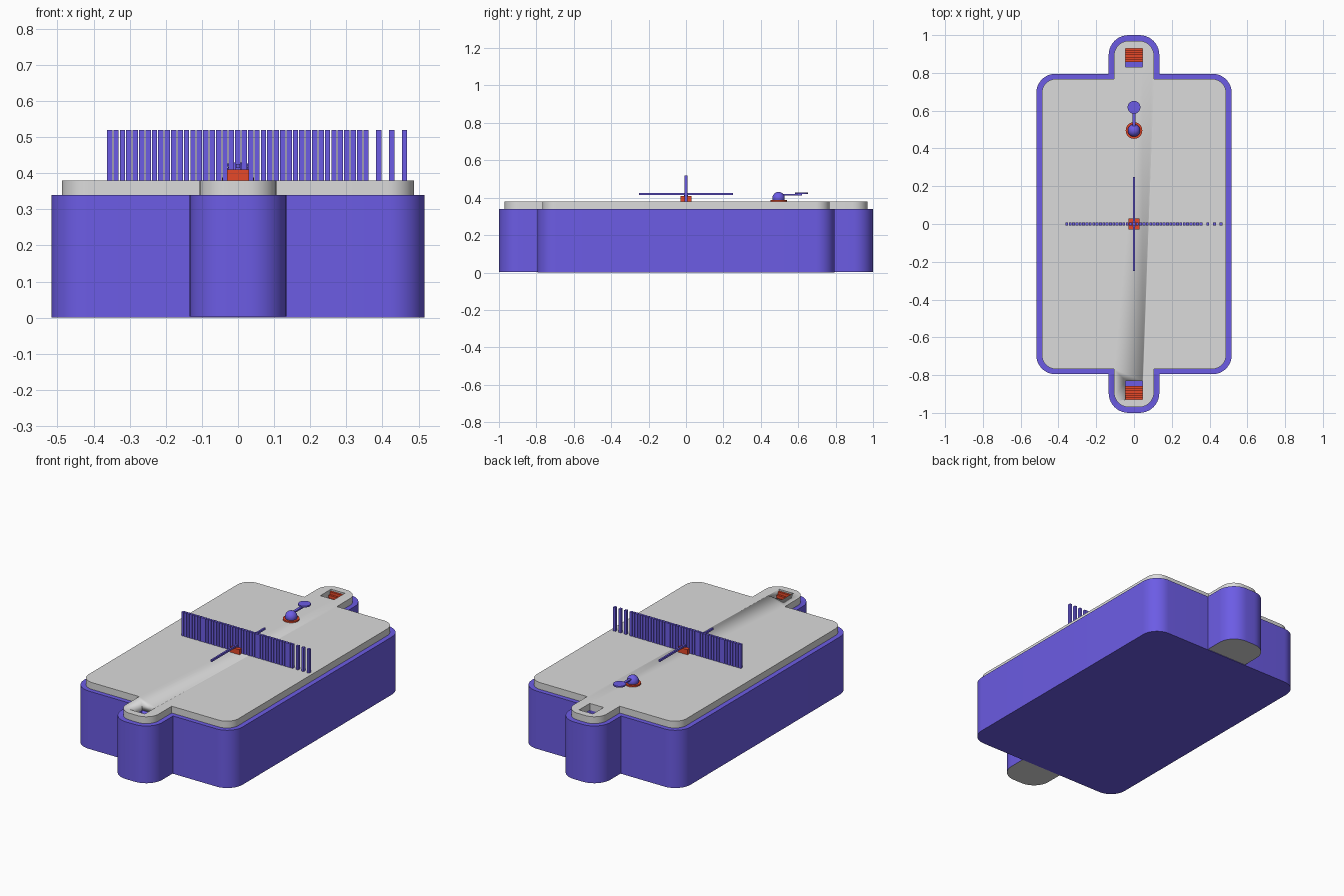
import bpy, bmesh, math
from mathutils import Vector

if "Cube" in bpy.data.objects:
    bpy.data.objects.remove(bpy.data.objects["Cube"])


def material(name, rgb):
    m = bpy.data.materials.new(name)
    m.diffuse_color = (*rgb, 1)
    m.use_nodes = True
    m.node_tree.nodes["Principled BSDF"].inputs["Base Color"].default_value = m.diffuse_color
    return m


PURPLE = material("purple", (0.150, 0.107, 0.78))
GREY = material("light grey", (0.71, 0.71, 0.71))
RED = material("red orange", (0.79, 0.065, 0.022))


def finish(name, bm, *mats):
    bmesh.ops.recalc_face_normals(bm, faces=bm.faces[:])
    me = bpy.data.meshes.new(name)
    bm.to_mesh(me)
    bm.free()
    ob = bpy.data.objects.new(name, me)
    bpy.context.collection.objects.link(ob)
    for m in mats:
        me.materials.append(m)
    bpy.ops.object.select_all(action='DESELECT')
    ob.select_set(True)
    bpy.context.view_layer.objects.active = ob
    bpy.ops.object.shade_smooth_by_angle(angle=math.radians(30))
    return ob


def fillet(corners, steps=10):
    """Round each corner (x, y, radius) of a right-angled outline."""
    pts = []
    for i, (x, y, r) in enumerate(corners):
        p = Vector((x, y))
        if r == 0:
            pts.append(p)
            continue
        a = (Vector(corners[i - 1][:2]) - p).normalized()
        b = (Vector(corners[(i + 1) % len(corners)][:2]) - p).normalized()
        c = p + (a + b) * r
        for k in range(steps + 1):
            t = k / steps * math.pi / 2
            pts.append(c - b * r * math.cos(t) - a * r * math.sin(t))
    return pts


def prism(name, corners, z0, z1, *mats):
    bm = bmesh.new()
    f = bm.faces.new([bm.verts.new((p.x, p.y, z0)) for p in fillet(corners)])
    ext = bmesh.ops.extrude_face_region(bm, geom=[f], use_keep_orig=True)
    vs = [g for g in ext["geom"] if isinstance(g, bmesh.types.BMVert)]
    bmesh.ops.translate(bm, verts=vs, vec=(0, 0, z1 - z0))
    return finish(name, bm, *mats)


def add_box(bm, x0, x1, y0, y1, z0, z1):
    vs = bmesh.ops.create_cube(bm, size=1)["verts"]
    for v in vs:
        v.co = ((x0 + x1) / 2 + v.co.x * (x1 - x0),
                (y0 + y1) / 2 + v.co.y * (y1 - y0),
                (z0 + z1) / 2 + v.co.z * (z1 - z0))


def box(name, mat, *dims):
    bm = bmesh.new()
    add_box(bm, *dims)
    return finish(name, bm, mat)


def disc(name, mat, y, r, z0, z1):
    bm = bmesh.new()
    bmesh.ops.create_cone(bm, cap_ends=True, segments=32, radius1=r, radius2=r, depth=z1 - z0)
    bmesh.ops.translate(bm, verts=bm.verts[:], vec=(0, y, (z0 + z1) / 2))
    return finish(name, bm, mat)


def cut(ob, cutter):
    mod = ob.modifiers.new("slot", 'BOOLEAN')
    mod.operation = 'DIFFERENCE'
    mod.solver = 'EXACT'
    mod.object = cutter
    bpy.context.view_layer.objects.active = ob
    bpy.ops.object.modifier_apply(modifier=mod.name)


# main case
X, Y, R = 0.517, 0.795, 0.10
case = prism("case", [(-X, -Y, R), (X, -Y, R), (X, Y, R), (-X, Y, R)], 0, 0.34, PURPLE)

# lid with a tab at each end
X, Y, R, T, E, RT = 0.488, 0.768, 0.075, 0.106, 0.97, 0.08
quarter = [(X, 0, 0), (X, Y, R), (T, Y, 0), (T, E, RT)]
half = quarter[1:] + [(-x, y, r) for x, y, r in reversed(quarter[1:])]
lid = prism("lid", half + [(-x, -y, r) for x, y, r in half], 0.34, 0.38, GREY)

# end tabs, grey underneath, with a slot holding a small red stair
for s, side in ((1, "back"), (-1, "front")):
    tab = prism(side + "_tab", [(-0.134, s * 0.78, 0), (0.134, s * 0.78, 0),
                                (0.134, s * 1.0, 0.105), (-0.134, s * 1.0, 0.105)],
                0.003, 0.34, PURPLE, GREY)
    for p in tab.data.polygons:
        if p.normal.z < -0.9:
            p.material_index = 1
    ys = sorted((s * 0.83, s * 0.93))
    cutter = box("slot_cutter", PURPLE, -0.045, 0.045, *ys, 0.26, 0.42)
    cut(tab, cutter)
    cut(lid, cutter)
    bpy.data.objects.remove(cutter)
    bm = bmesh.new()
    for k in range(6):
        ys = sorted((s * (0.93 - 0.012 * k), s * (0.918 - 0.012 * k)))
        add_box(bm, -0.045, 0.045, *ys, 0.26, 0.37 - 0.016 * k)
    finish(side + "_slot_stair", bm, RED)

# upright comb: dense teeth, then three spaced ones
bm = bmesh.new()
pitch = 0.01775
for k in list(range(41)) + [42, 44, 46]:
    x = -0.3555 + pitch * k
    add_box(bm, x - 0.0074, x + 0.0074, -0.008, 0.008, 0.38, 0.52)
finish("comb_teeth", bm, PURPLE)

# centre pivot block and cross bar
box("pivot_block", RED, -0.03, 0.03, -0.03, 0.03, 0.38, 0.41)
box("pivot_post", PURPLE, -0.008, 0.008, -0.012, 0.012, 0.41, 0.425)
box("cross_bar", PURPLE, -0.005, 0.005, -0.25, 0.25, 0.415, 0.426)

# lever: red washer, ball, arm and paddle
disc("lever_washer", RED, 0.495, 0.044, 0.38, 0.388)
bm = bmesh.new()
bmesh.ops.create_uvsphere(bm, u_segments=32, v_segments=16, radius=0.033)
bmesh.ops.translate(bm, verts=bm.verts[:], vec=(0, 0.495, 0.398))
finish("lever_ball", bm, PURPLE)
box("lever_arm", PURPLE, -0.008, 0.008, 0.495, 0.62, 0.411, 0.419)
disc("lever_paddle", PURPLE, 0.618, 0.034, 0.419, 0.427)
